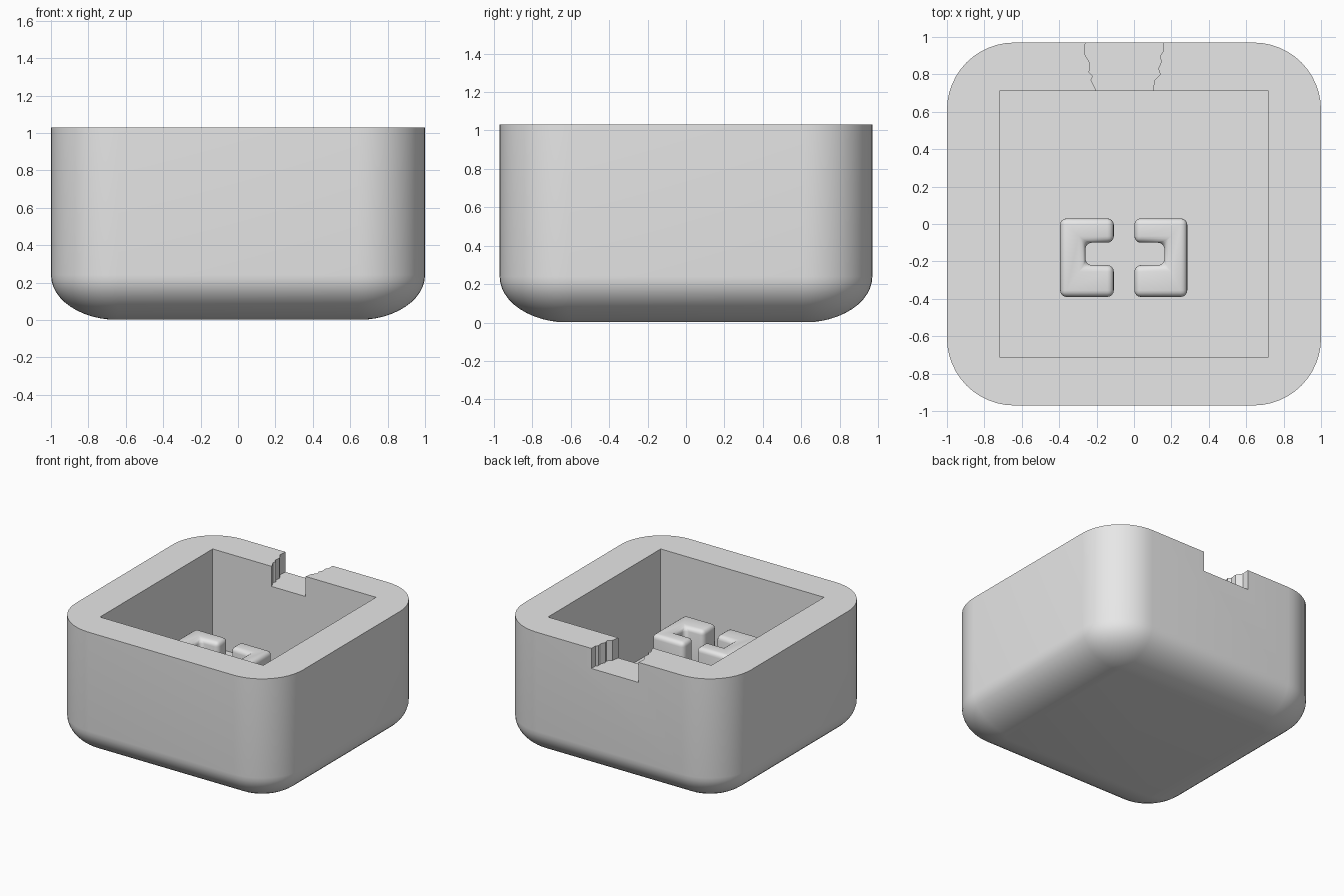
import bpy
import bmesh
from math import sin, cos, pi, radians

cube = bpy.data.objects.get("Cube")
if cube:
    bpy.data.objects.remove(cube, do_unlink=True)

grey = bpy.data.materials.new("plain_grey")
grey.use_nodes = True
colour = (0.8, 0.8, 0.8, 1)
grey.diffuse_color = colour
grey.node_tree.nodes["Principled BSDF"].inputs["Base Color"].default_value = colour

HALF_X, HALF_Y, TOP = 1.0, 0.97, 1.03
CORNER, BASE_CURVE, FLOOR = 0.36, 0.24, 0.25
STEPS = 12


def add_object(name, bm):
    bmesh.ops.recalc_face_normals(bm, faces=bm.faces)
    mesh = bpy.data.meshes.new(name)
    bm.to_mesh(mesh)
    bm.free()
    mesh.materials.append(grey)
    obj = bpy.data.objects.new(name, mesh)
    bpy.context.collection.objects.link(obj)
    return obj


def prism(name, outline, low, high):
    bm = bmesh.new()
    face = bm.faces.new([bm.verts.new((x, y, low)) for x, y in outline])
    top = bmesh.ops.extrude_face_region(bm, geom=[face])["geom"]
    verts = [v for v in top if isinstance(v, bmesh.types.BMVert)]
    bmesh.ops.translate(bm, verts=verts, vec=(0, 0, high - low))
    return add_object(name, bm)


def activate(obj):
    bpy.ops.object.select_all(action="DESELECT")
    obj.select_set(True)
    bpy.context.view_layer.objects.active = obj


def rounded_ring(bm, radius, z):
    verts = []
    for corner, (sx, sy) in enumerate([(1, 1), (-1, 1), (-1, -1), (1, -1)]):
        for i in range(STEPS + 1):
            a = (corner + i / STEPS) * pi / 2
            verts.append(bm.verts.new((sx * (HALF_X - CORNER) + radius * cos(a),
                                       sy * (HALF_Y - CORNER) + radius * sin(a), z)))
    return verts


# Box body: rounded rings lofted from the curved base to the flat rim
bm = bmesh.new()
rings = []
for i in range(1, STEPS + 1):
    t = i / STEPS * pi / 2
    rings.append(rounded_ring(bm, CORNER * sin(t), BASE_CURVE * (1 - cos(t))))
rings.append(rounded_ring(bm, CORNER, TOP))
for a, b in zip(rings, rings[1:]):
    for i in range(len(a)):
        j = (i + 1) % len(a)
        bm.faces.new((a[i], a[j], b[j], b[i]))
bm.faces.new(rings[0])
bm.faces.new(rings[-1])
body = add_object("box_body", bm)

# Cavity and ragged notch in the back wall
cavity = prism("cavity_cutter",
               [(-0.72, -0.71), (0.72, -0.71), (0.72, 0.71), (-0.72, 0.71)], FLOOR, 1.3)
left_side = [(-0.19, 0.66), (-0.2, 0.71), (-0.23, 0.77), (-0.22, 0.79), (-0.24, 0.81),
             (-0.235, 0.86), (-0.265, 0.91), (-0.26, 0.97), (-0.26, 1.1)]
right_side = [(0.16, 1.1), (0.155, 0.97), (0.155, 0.92), (0.14, 0.9), (0.145, 0.865),
              (0.13, 0.83), (0.14, 0.8), (0.11, 0.77), (0.1, 0.71), (0.1, 0.66)]
notch = prism("notch_cutter", left_side + right_side, 0.87, 1.3)
activate(body)
for cutter in (cavity, notch):
    mod = body.modifiers.new("cut", "BOOLEAN")
    mod.operation = "DIFFERENCE"
    mod.solver = "EXACT"
    mod.object = cutter
    bpy.ops.object.modifier_apply(modifier=mod.name)
    bpy.data.objects.remove(cutter, do_unlink=True)
bpy.ops.object.shade_smooth_by_angle(angle=radians(30))


# Two facing C-shaped blocks standing on the cavity floor
def c_block(name, back, tip, inner):
    outline = [(back, -0.39), (tip, -0.39), (tip, -0.22), (inner, -0.22),
               (inner, -0.1), (tip, -0.1), (tip, 0.03), (back, 0.03)]
    block = prism(name, outline, FLOOR - 0.02, 0.75)
    bevel = block.modifiers.new("soft_edges", "BEVEL")
    bevel.width = 0.035
    bevel.segments = 4
    activate(block)
    bpy.ops.object.modifier_apply(modifier=bevel.name)
    bpy.ops.object.shade_smooth_by_angle(angle=radians(35))


c_block("right_c_block", -0.395, -0.108, -0.26)
c_block("left_c_block", 0.285, 0.002, 0.163)
